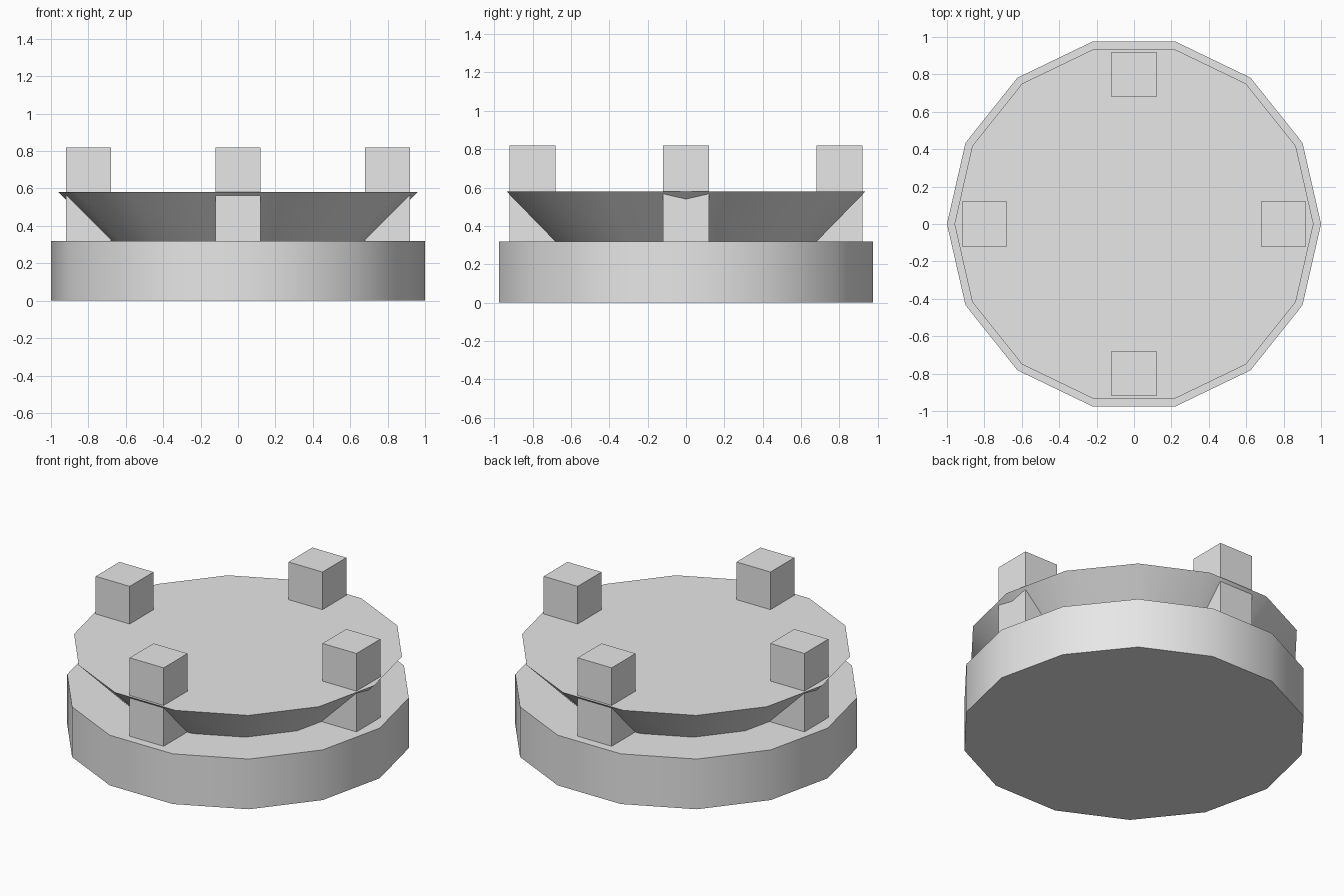
import bpy
import math

if "Cube" in bpy.data.objects:
    bpy.data.objects.remove(bpy.data.objects["Cube"], do_unlink=True)

SIDES = 14

grey = bpy.data.materials.new("plain_grey")
grey.use_nodes = True
grey.diffuse_color = (0.8, 0.8, 0.8, 1)
grey.node_tree.nodes["Principled BSDF"].inputs["Base Color"].default_value = (0.8, 0.8, 0.8, 1)


def finish(name):
    obj = bpy.context.object
    obj.name = name
    obj.data.materials.append(grey)
    return obj


def drum(name, r_low, r_high, z_low, z_high):
    """Fourteen-sided frustum with a corner on the x axis."""
    bpy.ops.mesh.primitive_cone_add(
        vertices=SIDES, radius1=r_low, radius2=r_high, depth=z_high - z_low,
        location=(0, 0, (z_low + z_high) / 2), rotation=(0, 0, math.pi / 2))
    bpy.ops.object.transform_apply(location=False, rotation=True, scale=False)
    bpy.ops.object.shade_smooth_by_angle(angle=math.radians(30))
    return finish(name)


def post(name, x, y):
    """Square post standing on the base and rising through the dish."""
    bpy.ops.mesh.primitive_cube_add(size=1, location=(x, y, 0.56))
    bpy.context.object.scale = (0.24, 0.24, 0.52)
    bpy.ops.object.transform_apply(location=False, rotation=False, scale=True)
    return finish(name)


# Base disc and the flared dish on top of it
drum("base_disc", 1.0, 1.0, 0.0, 0.32)
drum("flared_dish", 0.68, 0.96, 0.30, 0.58)

# Four posts around the rim
for side, x, y in (("left", 1, 0), ("back", 0, 1), ("right", -1, 0), ("front", 0, -1)):
    post(side + "_post", 0.8 * x, 0.8 * y)
